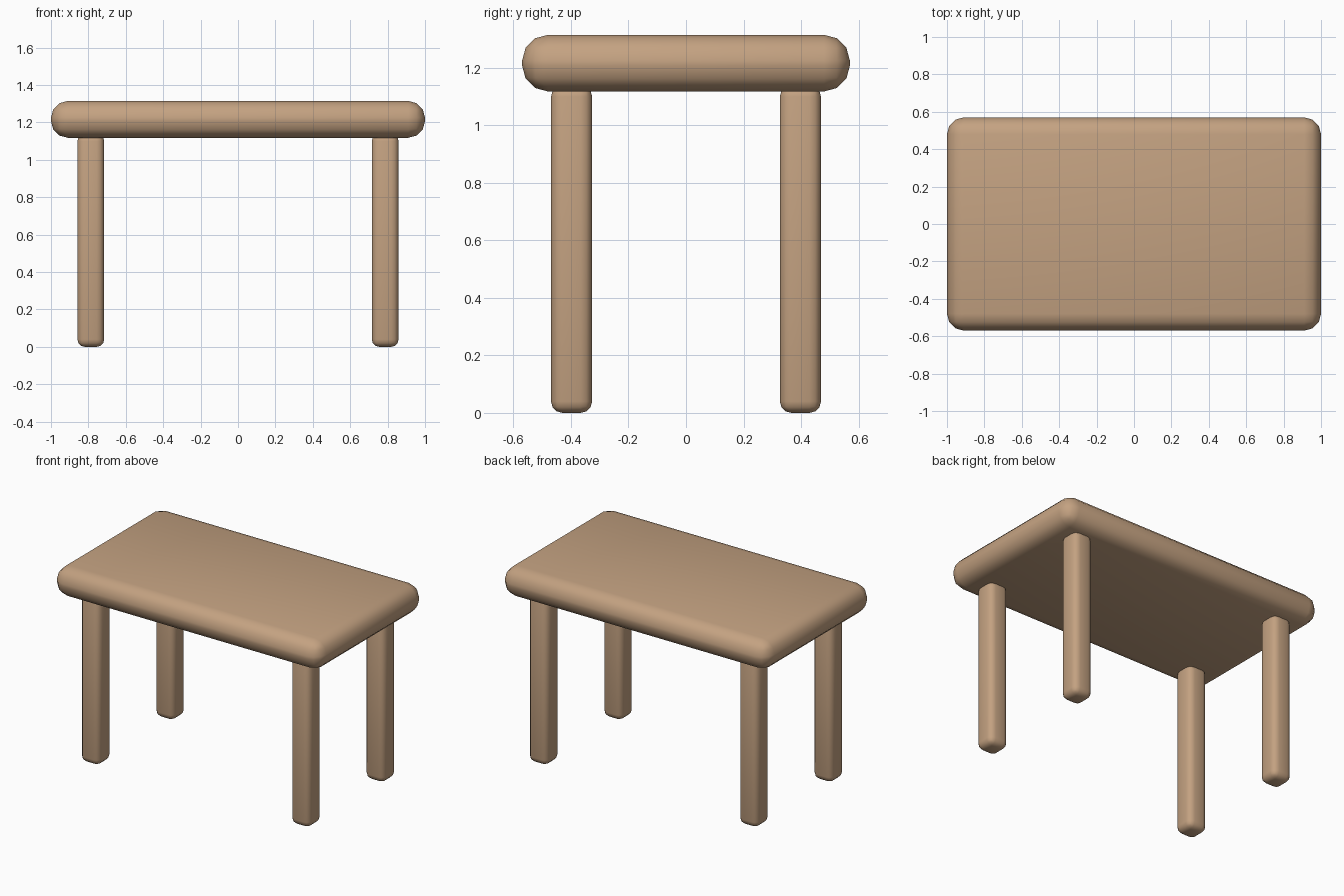
import bpy
import math

if "Cube" in bpy.data.objects:
    bpy.data.objects.remove(bpy.data.objects["Cube"])

wood = bpy.data.materials.new("wood")
wood.diffuse_color = (0.55, 0.36, 0.22, 1)
wood.use_nodes = True
wood.node_tree.nodes["Principled BSDF"].inputs["Base Color"].default_value = wood.diffuse_color


def rounded_box(name, center, size, radius, segments=3):
    bpy.ops.mesh.primitive_cube_add(size=1, location=center)
    ob = bpy.context.object
    ob.name = name
    ob.scale = size
    bpy.ops.object.transform_apply(location=False, rotation=False, scale=True)
    bevel = ob.modifiers.new("rounding", 'BEVEL')
    bevel.width = radius
    bevel.segments = segments
    bpy.ops.object.modifier_apply(modifier=bevel.name)
    bpy.ops.object.shade_smooth_by_angle(angle=math.radians(40))
    ob.data.materials.append(wood)
    return ob


# Thick, softly rounded top
rounded_box("table_top", (0, 0, 1.2165), (2.0, 1.14, 0.197), 0.09)

# Four straight legs, tucked slightly into the top
for sy, depth in ((-1, "front"), (1, "back")):
    for sx, side in ((-1, "left"), (1, "right")):
        rounded_box(f"{depth}_{side}_leg", (sx * 0.787, sy * 0.398, 0.57),
                    (0.143, 0.143, 1.14), 0.04)
